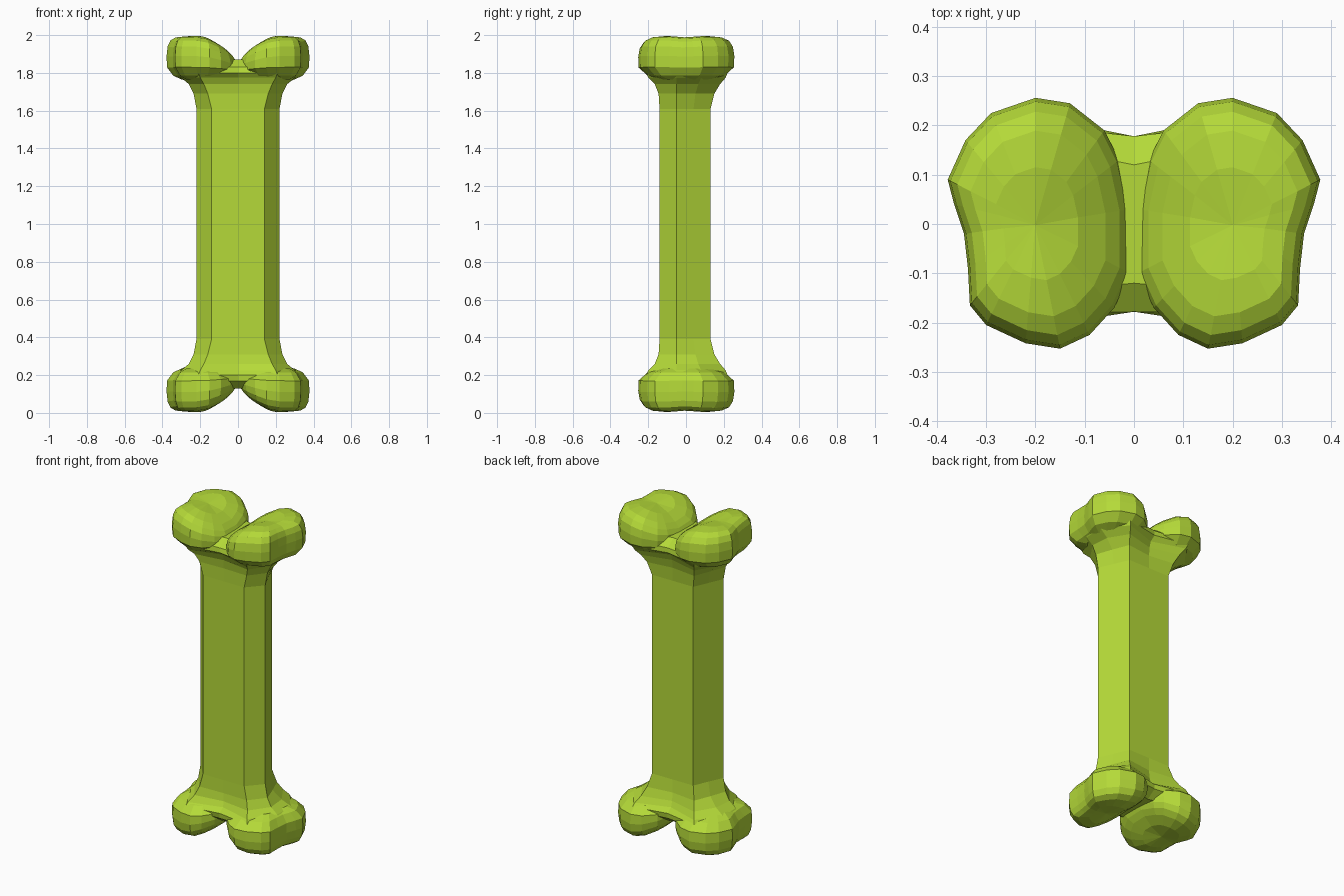
import bpy, bmesh

if "Cube" in bpy.data.objects:
    bpy.data.objects.remove(bpy.data.objects["Cube"])

lime = bpy.data.materials.new("lime green")
lime.diffuse_color = (0.46, 0.70, 0.04, 1)
lime.use_nodes = True
lime.node_tree.nodes["Principled BSDF"].inputs["Base Color"].default_value = lime.diffuse_color


def loft(bm, rings):
    """Skin a stack of closed rings and close both ends with a fan."""
    loops = [[bm.verts.new(p) for p in r] for r in rings]
    n = len(loops[0])
    for a, b in zip(loops, loops[1:]):
        for i in range(n):
            j = (i + 1) % n
            bm.faces.new((a[i], a[j], b[j], b[i]))
    for lp in (loops[0], loops[-1]):
        c = [sum(v.co[k] for v in lp) / n for k in range(3)]
        m = bm.verts.new(c)
        for i in range(n):
            bm.faces.new((lp[i], lp[(i + 1) % n], m))


def make(name, bm):
    bmesh.ops.recalc_face_normals(bm, faces=bm.faces)
    me = bpy.data.meshes.new(name)
    bm.to_mesh(me)
    bm.free()
    me.materials.append(lime)
    ob = bpy.data.objects.new(name, me)
    bpy.context.collection.objects.link(ob)
    return ob


# six-sided shaft, flaring into a neck and central web at both ends
# z, corner x, front y, side x, back side x, back y, mid front y, mid back y
neck = [
    (1.61, .14, -.14, .22, .18, .13, -.14, .13),
    (1.69, .16, -.145, .235, .20, .15, -.14, .13),
    (1.74, .18, -.165, .26, .25, .18, -.14, .135),
    (1.775, .20, -.20, .30, .31, .21, -.145, .145),
    (1.80, .21, -.21, .32, .33, .22, -.178, .178),
    (1.83, .19, -.18, .30, .31, .20, -.178, .178),
    (1.87, .10, -.13, .20, .20, .14, -.12, .12),
]


def neck_ring(z, c, yf, s, e, yb, mf, mb):
    half = [(c, yf), (s, -.05), (e, (yb - .05) / 2), (c, yb)]
    pts = [(0, mf)] + half + [(0, mb)] + [(-x, y) for x, y in reversed(half)]
    return [(x, y, z) for x, y in pts]


bm = bmesh.new()
rings = [neck_ring(*r) for r in neck]
low = [[(x, y, 2 - z) for x, y, z in r] for r in reversed(rings)]
loft(bm, low + rings)
bone = make("bone", bm)

# rounded knuckle lobes: one outline scaled up through several levels
outline = [(.008, -.10), (.04, -.17), (.09, -.225), (.15, -.253), (.22, -.242),
           (.30, -.205), (.333, -.165), (.337, -.09), (.345, -.02), (.365, .04),
           (.378, .09), (.342, .17), (.29, .225), (.20, .256), (.13, .245),
           (.06, .19), (.03, .13), (.008, .03)]
levels = [(1.765, .55), (1.785, .80), (1.83, .99), (1.89, 1.0),
          (1.94, .97), (1.972, .89), (1.99, .74), (1.998, .45)]


def lobe_point(x, y, z, s):
    x, y = .20 + (x - .20) * s, y * s
    # the inner side sinks into the V groove, the middle has a slight saddle
    if z > 1.8:
        f = 1 - .55 * (max(0, .20 - x) / .20) ** 1.5
        f -= .05 * max(0, 1 - abs(y) / .12)
        z = 1.8 + (z - 1.8) * f
        z += .03 * (x - .28) * (z - 1.8) / .2
    return x, y, z


bm = bmesh.new()
for sx in (1, -1):
    for top in (True, False):
        rings = []
        for z, s in levels:
            pts = [lobe_point(x, y, z, s) for x, y in outline]
            rings.append([(sx * x, y, z if top else 2 - z) for x, y, z in pts])
        loft(bm, rings)
lobes = make("lobes", bm)

# fuse the knuckles with the shaft
mod = bone.modifiers.new("fuse", 'BOOLEAN')
mod.operation = 'UNION'
mod.solver = 'EXACT'
mod.object = lobes
bpy.context.view_layer.objects.active = bone
bpy.ops.object.modifier_apply(modifier=mod.name)
bpy.data.objects.remove(lobes)
